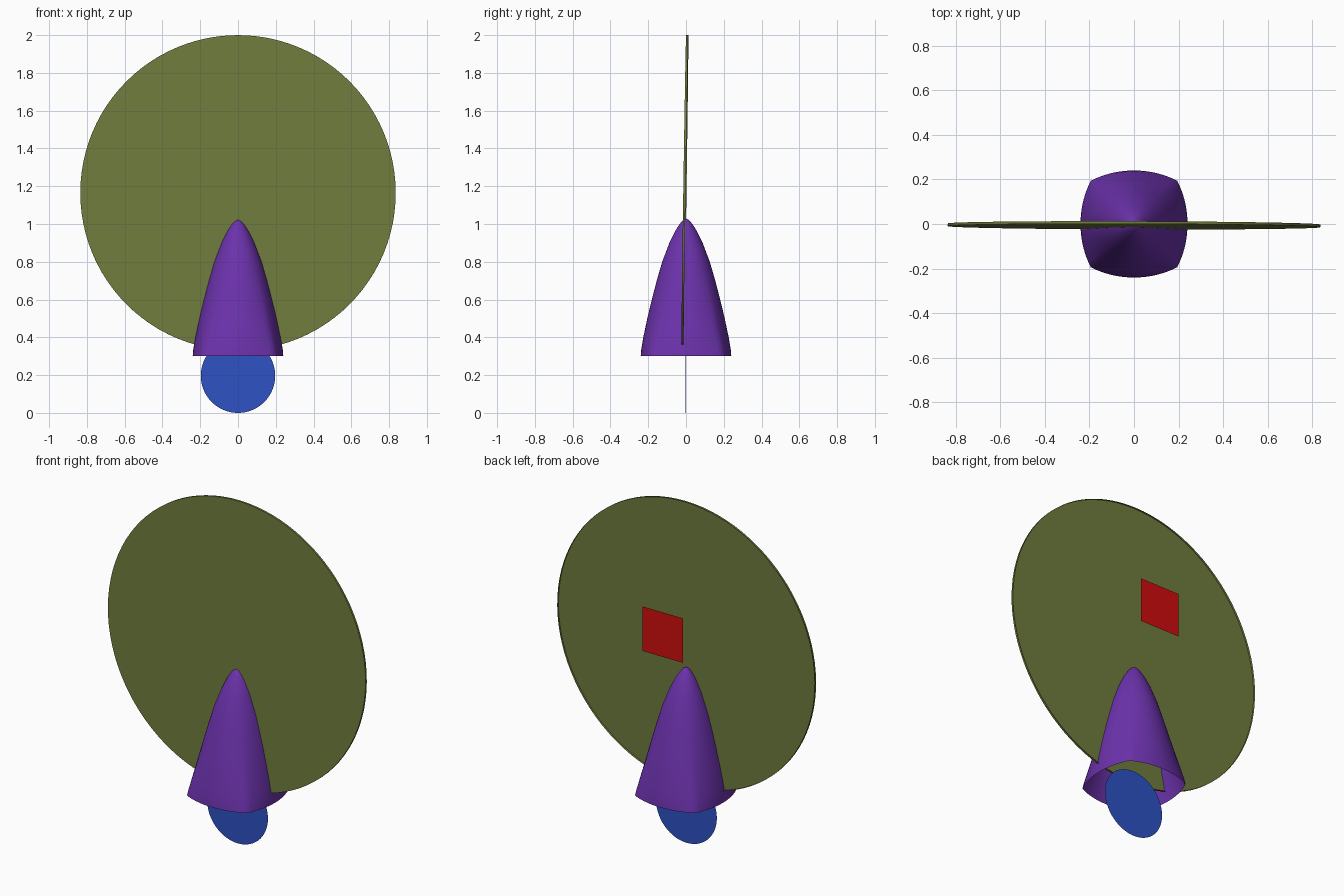
import bpy, bmesh, math
from mathutils import Matrix

if "Cube" in bpy.data.objects:
    bpy.data.objects.remove(bpy.data.objects["Cube"])


def material(name, srgb):
    m = bpy.data.materials.new(name)
    lin = [((c / 255 + 0.055) / 1.055) ** 2.4 for c in srgb]
    m.diffuse_color = (*lin, 1)
    m.use_nodes = True
    m.node_tree.nodes["Principled BSDF"].inputs["Base Color"].default_value = m.diffuse_color
    return m


olive = material("olive", (112, 124, 62))
purple = material("purple", (108, 50, 172))
blue = material("blue", (46, 82, 196))
red = material("red", (208, 13, 13))


def add_object(name, bm, mat, smooth=False):
    mesh = bpy.data.meshes.new(name)
    bm.to_mesh(mesh)
    bm.free()
    mesh.materials.append(mat)
    ob = bpy.data.objects.new(name, mesh)
    bpy.context.collection.objects.link(ob)
    if smooth:
        for o in bpy.context.selected_objects:
            o.select_set(False)
        ob.select_set(True)
        bpy.context.view_layer.objects.active = ob
        bpy.ops.object.shade_smooth_by_angle(angle=math.radians(40))
    return ob


def disc(name, radius, z, y, mat, tilt=0.0, rim=0.0):
    """Upright disc facing -y, with an optional shallow rim at the back."""
    bm = bmesh.new()
    bmesh.ops.create_circle(bm, cap_ends=True, segments=96, radius=radius)
    bmesh.ops.rotate(bm, verts=bm.verts, matrix=Matrix.Rotation(math.pi / 2, 3, 'X'))
    if rim:
        edges = list(bm.edges)
        new = bmesh.ops.extrude_edge_only(bm, edges=edges)["geom"]
        bmesh.ops.translate(bm, vec=(0, rim, 0),
                            verts=[g for g in new if isinstance(g, bmesh.types.BMVert)])
        bmesh.ops.recalc_face_normals(bm, faces=bm.faces)
    front = max(bm.faces, key=lambda f: f.calc_area())
    if front.normal.y > 0:
        bmesh.ops.reverse_faces(bm, faces=bm.faces)
    ob = add_object(name, bm, mat)
    ob.location = (0, y, z)
    ob.rotation_euler = (tilt, 0, -0.003)
    return ob


# Large backing disc, leaning back very slightly, and the small disc at the foot
disc("large_disc", 0.835, 1.165, -0.012, olive, tilt=-0.015, rim=0.012)
disc("small_disc", 0.197, 0.197, -0.004, blue)

# Hollow bullet-shaped cone: round at the tip, bulged square at the open base
profile = [(0.30, 0.240), (0.335, 0.237), (0.40, 0.226), (0.50, 0.205), (0.60, 0.181),
           (0.70, 0.155), (0.80, 0.126), (0.90, 0.088), (0.96, 0.059), (1.00, 0.034),
           (1.02, 0.016)]
SEG = 64


def bulged_square(a):
    """Radius factor of a square with arced sides: 1 mid-side, 1.14 at corners."""
    a = (a + math.pi / 4) % (math.pi / 2) - math.pi / 4
    big, off = 1.80, -0.80           # side arc radius and its centre
    return off * math.cos(a) + math.sqrt(big ** 2 - (off * math.sin(a)) ** 2)


bm = bmesh.new()
rings = []
for z, r in profile:
    w = ((1.03 - z) / 0.73) ** 3
    ring = []
    for i in range(SEG):
        a = 2 * math.pi * i / SEG
        rr = r * (1 + w * (bulged_square(a) - 1))
        ring.append(bm.verts.new((rr * math.cos(a), rr * math.sin(a), z)))
    rings.append(ring)
tip = bm.verts.new((0, 0, 1.03))
for i in range(SEG):
    j = (i + 1) % SEG
    for lo, hi in zip(rings, rings[1:]):
        bm.faces.new((lo[i], lo[j], hi[j], hi[i]))
    bm.faces.new((rings[-1][i], rings[-1][j], tip))
add_object("cone_body", bm, purple, smooth=True)

# Floating square plate behind the disc
bm = bmesh.new()
bmesh.ops.create_grid(bm, x_segments=1, y_segments=1, size=0.13)
bmesh.ops.rotate(bm, verts=bm.verts, matrix=Matrix.Rotation(-math.pi / 2, 3, 'X'))
add_object("back_plate", bm, red).location = (0, 0.214, 1.30)
